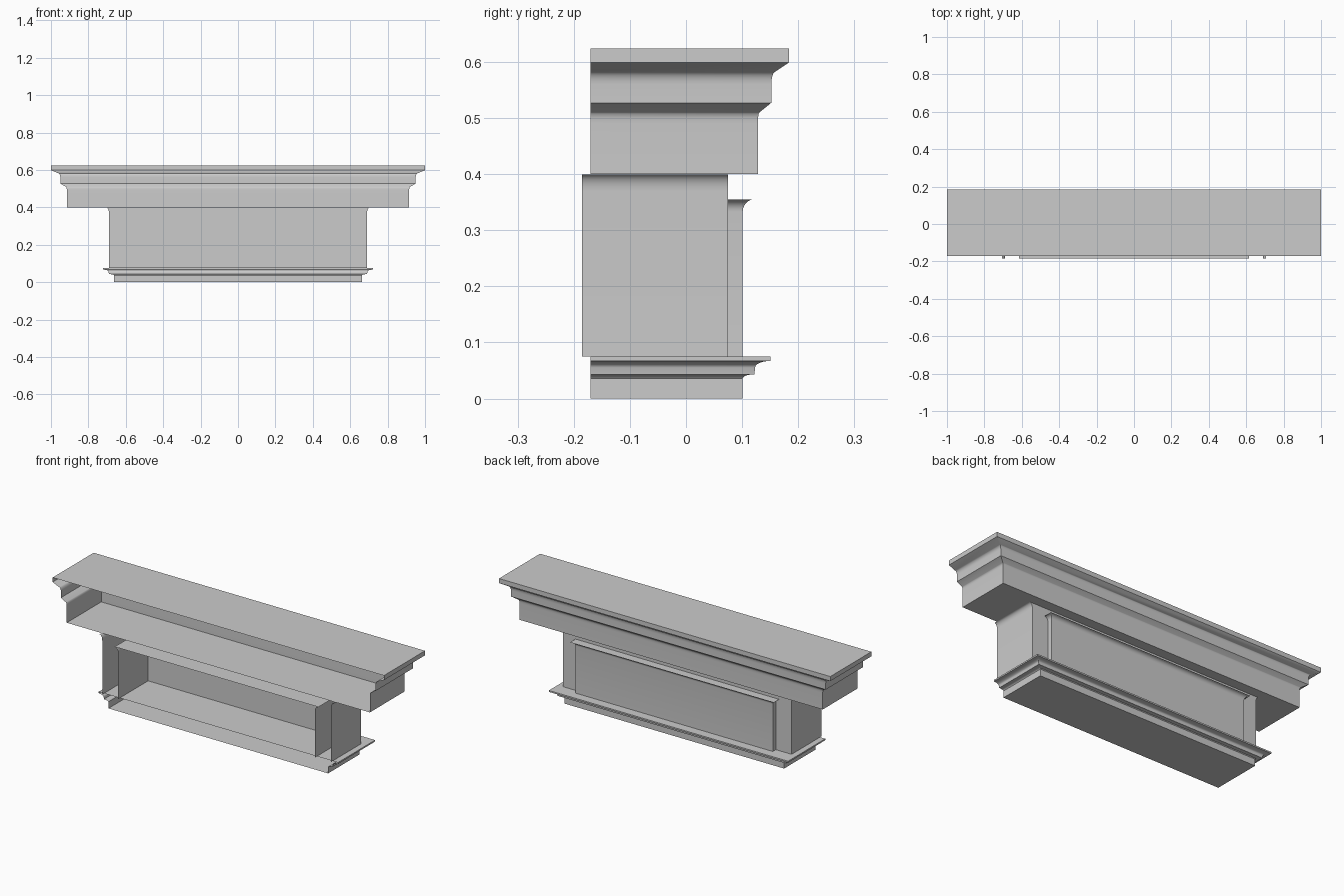
import bpy, bmesh, math

if "Cube" in bpy.data.objects:
    bpy.data.objects.remove(bpy.data.objects["Cube"])


def cove(a, b, n=6):
    """Concave quarter curve rising from a to b, each (half_width, back_y, z)."""
    pts = []
    for i in range(n + 1):
        t = i / n * math.pi / 2
        out, up = 1 - math.cos(t), math.sin(t)
        pts.append((a[0] + (b[0] - a[0]) * out,
                    a[1] + (b[1] - a[1]) * out,
                    a[2] + (b[2] - a[2]) * up))
    return pts


def shell(name, profile, front, bottom=True, top=True):
    """Sweep a profile round the right, back and left sides; the front is open."""
    bm = bmesh.new()
    rows = [[bm.verts.new(p) for p in
             ((w, front, z), (w, y, z), (-w, y, z), (-w, front, z))]
            for w, y, z in profile]
    for lo, hi in zip(rows, rows[1:]):
        for i in range(3):
            bm.faces.new((lo[i], lo[i + 1], hi[i + 1], hi[i]))
    if bottom:
        bm.faces.new(rows[0][::-1])
    if top:
        bm.faces.new(rows[-1])
    me = bpy.data.meshes.new(name)
    bm.to_mesh(me)
    bm.free()
    ob = bpy.data.objects.new(name, me)
    bpy.context.collection.objects.link(ob)
    bpy.ops.object.select_all(action='DESELECT')
    ob.select_set(True)
    bpy.context.view_layer.objects.active = ob
    bpy.ops.object.shade_smooth_by_angle(angle=math.radians(30))
    return ob


# Base moulding
shell("base_moulding",
      [(0.663, 0.101, 0.0), (0.663, 0.101, 0.036)]
      + cove((0.665, 0.103, 0.038), (0.69, 0.122, 0.043), 4)
      + cove((0.692, 0.123, 0.055), (0.722, 0.151, 0.067))
      + [(0.722, 0.151, 0.075)], -0.17)

# Main body, flared only sideways under the crown
shell("body",
      [(0.69, 0.075, 0.075)]
      + cove((0.69, 0.075, 0.37), (0.706, 0.075, 0.399)),
      -0.185, bottom=False, top=False)

# Raised back panel with a flared top lip
shell("raised_panel",
      [(0.595, 0.101, 0.075)]
      + cove((0.595, 0.101, 0.333), (0.615, 0.122, 0.355)),
      -0.185, bottom=False)

# Crown moulding with frieze
shell("crown_moulding",
      [(0.915, 0.128, 0.4)]
      + cove((0.915, 0.128, 0.49), (0.92, 0.131, 0.51), 3)
      + [(0.95, 0.152, 0.527)]
      + cove((0.95, 0.152, 0.56), (0.963, 0.16, 0.583))
      + [(1.0, 0.184, 0.599), (1.0, 0.184, 0.624)], -0.17)
